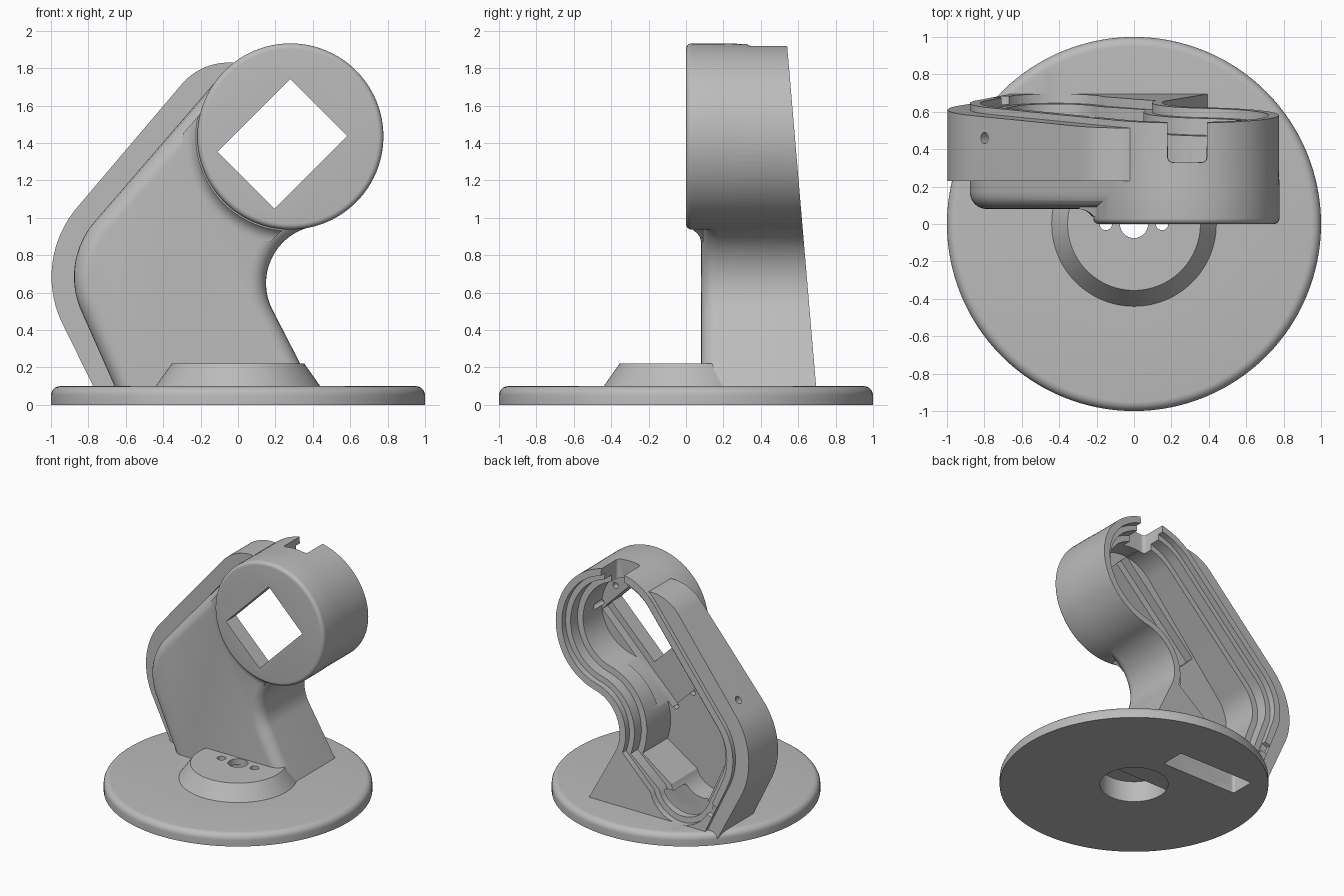
import bpy, bmesh
from math import sin, cos, pi, radians
from mathutils import Matrix, Vector

old = bpy.data.objects.get("Cube")
if old:
    bpy.data.objects.remove(old)

grey = bpy.data.materials.new("plain grey")
grey.use_nodes = True
GREY = (0.5, 0.5, 0.5, 1)
grey.diffuse_color = GREY
grey.node_tree.nodes["Principled BSDF"].inputs["Base Color"].default_value = GREY

HEAD = (0.28, 1.435)
HIP = (-0.427, 0.685)
NECK = (0.46, 0.65)


def make(name, bm):
    bmesh.ops.remove_doubles(bm, verts=bm.verts, dist=1e-5)
    bmesh.ops.recalc_face_normals(bm, faces=bm.faces)
    mesh = bpy.data.meshes.new(name)
    bm.to_mesh(mesh)
    bm.free()
    mesh.materials.append(grey)
    ob = bpy.data.objects.new(name, mesh)
    bpy.context.collection.objects.link(ob)
    return ob


def skin(name, rings):
    """Closed solid through rings of equal point count."""
    bm = bmesh.new()
    loops = [[bm.verts.new(p) for p in ring] for ring in rings]
    for a, b in zip(loops, loops[1:]):
        for i in range(len(a)):
            j = (i + 1) % len(a)
            bm.faces.new((a[i], a[j], b[j], b[i]))
    bm.faces.new(loops[0])
    bm.faces.new(loops[-1][::-1])
    return make(name, bm)


def lathe(name, profile, n=96, centre=None):
    """Rings of (radius, height); along z, or along y when a centre is given."""
    rings = []
    for r, h in profile:
        pts = [(r * cos(2 * pi * i / n), r * sin(2 * pi * i / n)) for i in range(n)]
        if centre:
            rings.append([(centre[0] + u, h, centre[1] + v) for u, v in pts])
        else:
            rings.append([(u, v, h) for u, v in pts])
    return skin(name, rings)


def prism(name, steps):
    """Rings of (outline, depth) where depth is a number or a function of z."""
    return skin(name, [[(x, y(z) if callable(y) else y, z) for x, z in pts]
                       for pts, y in steps])


def box(name, centre, size, tilt=0, bevel=0):
    bm = bmesh.new()
    mat = (Matrix.Translation(centre) @ Matrix.Rotation(tilt, 4, 'Y')
           @ Matrix.Diagonal(Vector(size)).to_4x4())
    bmesh.ops.create_cube(bm, size=1, matrix=mat)
    if bevel:
        bmesh.ops.bevel(bm, geom=bm.edges[:], offset=bevel, segments=4,
                        profile=0.5, affect='EDGES')
    return make(name, bm)


def combine(target, other, operation, keep=False):
    mod = target.modifiers.new("join", 'BOOLEAN')
    mod.operation, mod.object, mod.solver = operation, other, 'EXACT'
    bpy.context.view_layer.objects.active = target
    bpy.ops.object.modifier_apply(modifier=mod.name)
    if not keep:
        bpy.data.objects.remove(other)


def arc(c, r, a0, a1, n=16):
    angles = [radians(a0 + (a1 - a0) * i / n) for i in range(n + 1)]
    return [(c[0] + r * cos(a), c[1] + r * sin(a)) for a in angles]


def arm_outline(w):
    return ([(-0.62 + w, 0.01)] + arc(HIP, 0.45 - w, 204, 139.4)
            + arc(HEAD, 0.495 - w, 139.4, -77, 56)
            + arc(NECK, 0.31 + w, 101, 210, 24) + [(0.44 - w, 0.01)])


def pocket_outline(w):
    return (arc(HIP, 0.45 - w, 204, 139.4) + arc(HEAD, 0.495 - w, 139.4, -77, 56)
            + arc(NECK, 0.31 + w, 101, 200, 24)
            + arc((-0.42, 0.38), 0.34 - w, -20, -156))


def back(offset=0):
    return lambda z: 0.704 - 0.085 * z + offset


def quarter(n=6):
    return [pi / 2 * i / n for i in range(n + 1)]


# Arm with a rounded front edge and a sloping back
arm = prism("arm_shell",
            [(arm_outline(0.09 * (1 - sin(a))), 0.08 + 0.09 * (1 - cos(a)))
             for a in quarter()] + [(arm_outline(0), back())])

# Raised band along the outer side of the arm
band = ([(-0.73, 0.01)] + arc(HIP, 0.57, 204, 139.4)
        + arc((-0.05, 1.50), 0.33, 139.4, 85) + [(0.1, 1.7), (-0.3, 0.9), (-0.3, 0.01)])
combine(arm, prism("side_band", [(band, 0.23), (band, back(-0.035))]), 'UNION')

# Round head with rounded front rim
rim = [(0.4675 + 0.03 * sin(a), 0.03 * (1 - cos(a))) for a in quarter()]
combine(arm, lathe("head", rim + [(0.4975, 0.2), (0.49, 0.5)], centre=HEAD), 'UNION')

# Concave blend between the head and the arm
flare = lathe("head_blend", [(0.575 - 0.08 * cos(a), 0.08 * sin(a))
                             for a in quarter()[2:]] + [(0.575, 0.1)], centre=HEAD)
limit = prism("blend_limit", [(arm_outline(0.05), -0.2), (arm_outline(0.05), 0.4)])
combine(flare, limit, 'INTERSECT')
combine(arm, flare, 'UNION')

# Base plate with the tapered boss
edge = [(0.95 + 0.05 * cos(a), 0.05 + 0.05 * sin(a)) for a in quarter()]
base = lathe("base_plate", [(1, 0)] + edge + [(0.44, 0.1), (0.355, 0.22)], 128)

# Stepped pocket open to the back
pocket = prism("pocket_cutter", [
    (pocket_outline(0.15), 0.2), (pocket_outline(0.15), back(-0.14)),
    (pocket_outline(0.10), back(-0.14)), (pocket_outline(0.10), back(-0.05)),
    (pocket_outline(0.055), back(-0.05)), (pocket_outline(0.055), back(0.1))])
slot = box("slot_cutter", (-0.31, 0.48, 0.1), (0.68, 0.2, 0.34), bevel=0.02)
for part in (arm, base):
    for cutter in (pocket, slot):
        combine(part, cutter, 'DIFFERENCE', keep=True)
for cutter in (pocket, slot):
    bpy.data.objects.remove(cutter)

# Window in the head, inner recess, top notch and rim gap
cuts = [box("recess", (0.11, 0.23, 1.27), (0.9, 0.2, 0.54), -pi / 4),
        box("window", (0.2375, 0.1, 1.395), (0.55, 0.5, 0.43), -pi / 4),
        box("notch", (0.285, 0.58, 1.9), (0.21, 0.5, 0.3), bevel=0.025),
        box("rim_gap", (-0.66, 0.71, 0.3), (0.16, 0.14, 0.1), radians(-24))]

# Screw holes
for spot in ((-0.05, 0.78), (-0.2, 0.93), (0.63, 1.45), (0.5, 1.62)):
    cuts.append(lathe("screw_hole", [(0.025, 0.15), (0.025, 0.3)], 20, spot))
side_hole = lathe("side_hole", [(0.03, -0.08), (0.03, 0.1)], 20)
side_hole.data.transform(Matrix.Translation((-0.81, 0.46, 1.14))
                         @ Matrix.Rotation(radians(-40.6), 4, 'Y'))
cuts.append(side_hole)
for cutter in cuts:
    combine(arm, cutter, 'DIFFERENCE')

# Underside recess and cable holes in the base
combine(base, lathe("under_recess", [(0.254, -0.1), (0.254, 0.17)], 64), 'DIFFERENCE')
for x, r in ((0, 0.075), (-0.15, 0.033), (0.15, 0.033)):
    hole = lathe("cable_hole", [(r, 0.1), (r, 0.3)], 32)
    hole.data.transform(Matrix.Translation((x, 0, 0)))
    combine(base, hole, 'DIFFERENCE')

# Smooth shading with sharp edges kept
for part in (arm, base):
    bpy.ops.object.select_all(action='DESELECT')
    part.select_set(True)
    bpy.context.view_layer.objects.active = part
    bpy.ops.object.shade_smooth_by_angle(angle=radians(30))
